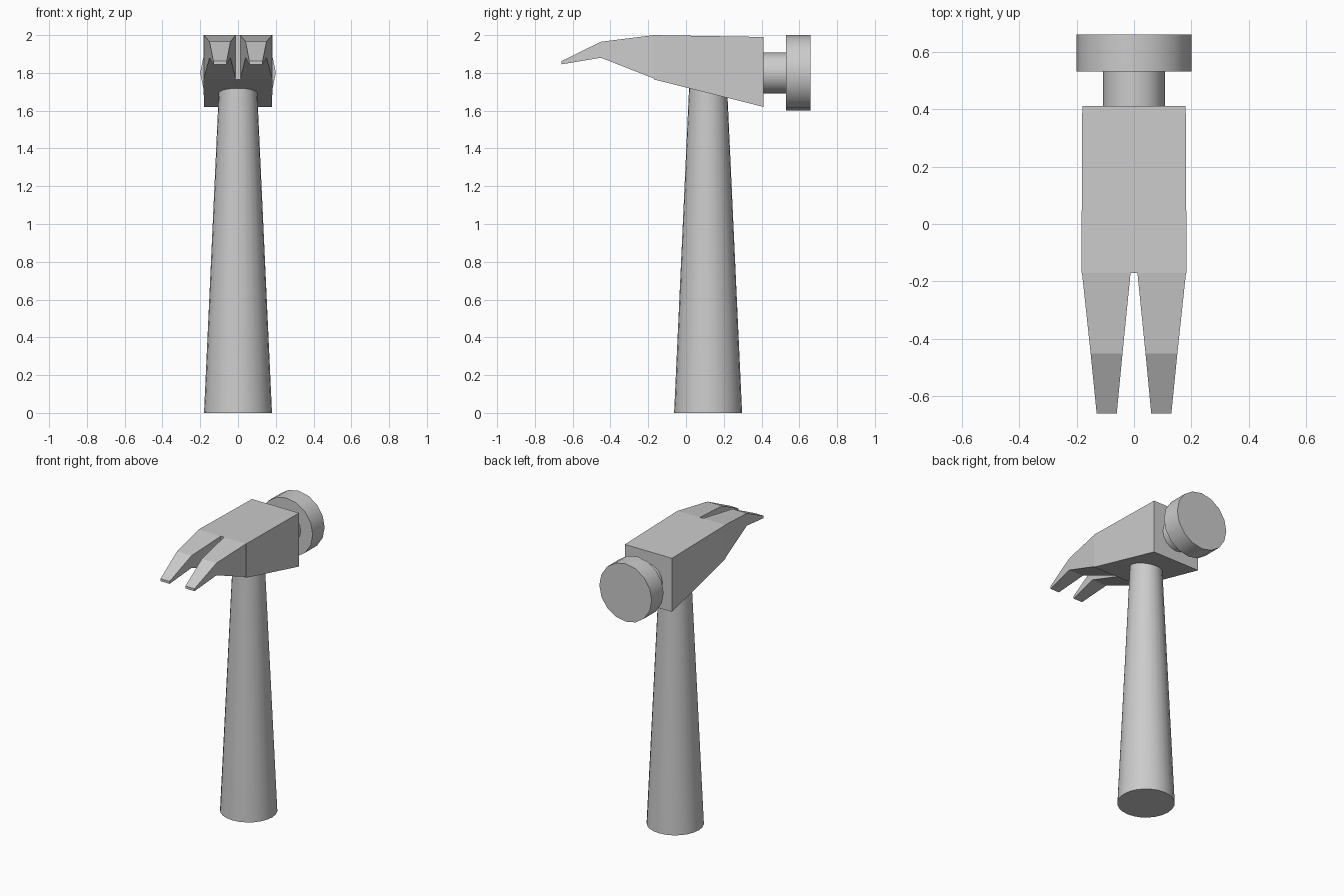
import bpy, bmesh, math
from mathutils import Vector

if "Cube" in bpy.data.objects:
    bpy.data.objects.remove(bpy.data.objects["Cube"])


def loft(name, rings, smooth=False):
    """Skin a list of matching point rings and cap both ends."""
    bm = bmesh.new()
    loops = [[bm.verts.new(p) for p in ring] for ring in rings]
    n = len(rings[0])
    for a, b in zip(loops, loops[1:]):
        for i in range(n):
            j = (i + 1) % n
            bm.faces.new((a[i], a[j], b[j], b[i]))
    bm.faces.new(loops[0])
    bm.faces.new(loops[-1])
    bmesh.ops.recalc_face_normals(bm, faces=bm.faces[:])
    mesh = bpy.data.meshes.new(name)
    bm.to_mesh(mesh)
    bm.free()
    ob = bpy.data.objects.new(name, mesh)
    bpy.context.collection.objects.link(ob)
    if smooth:
        bpy.ops.object.select_all(action='DESELECT')
        ob.select_set(True)
        bpy.context.view_layer.objects.active = ob
        bpy.ops.object.shade_smooth_by_angle(angle=math.radians(35))
    return ob


def section(y, x0, x1, z0, z1):
    """Rectangular cross-section facing along y."""
    return [(x0, y, z0), (x1, y, z0), (x1, y, z1), (x0, y, z1)]


def circle(centre, r, axis, n):
    pts = []
    for i in range(n):
        a = 2 * math.pi * i / n
        c, s = r * math.cos(a), r * math.sin(a)
        pts.append(Vector(centre) + Vector((c, s, 0) if axis == 'z' else (c, 0, s)))
    return pts


# Tapered round handle
loft("handle", [circle((0, 0.117, 0), 0.18, 'z', 24),
                circle((0, 0.117, 1.78), 0.098, 'z', 24)], smooth=True)

# Wedge-shaped head block
loft("head_block", [section(0.41, -0.18, 0.18, 1.62, 1.99),
                    section(-0.17, -0.183, 0.183, 1.765, 2.0)])

# Neck and striking face
loft("neck", [circle((0, 0.40, 1.80), 0.108, 'y', 16),
              circle((0, 0.54, 1.80), 0.108, 'y', 16)], smooth=True)
loft("striking_face", [circle((0, 0.53, 1.80), 0.2, 'y', 16),
                       circle((0, 0.66, 1.80), 0.2, 'y', 16)], smooth=True)

# Bent claw, mirrored to the other side
claw = loft("claw", [section(-0.17, 0.012, 0.181, 1.77, 2.0),
                     section(-0.45, 0.04, 0.151, 1.88, 1.965),
                     section(-0.66, 0.06, 0.13, 1.845, 1.862)])
claw.modifiers.new("mirror", 'MIRROR').use_axis[0] = True
